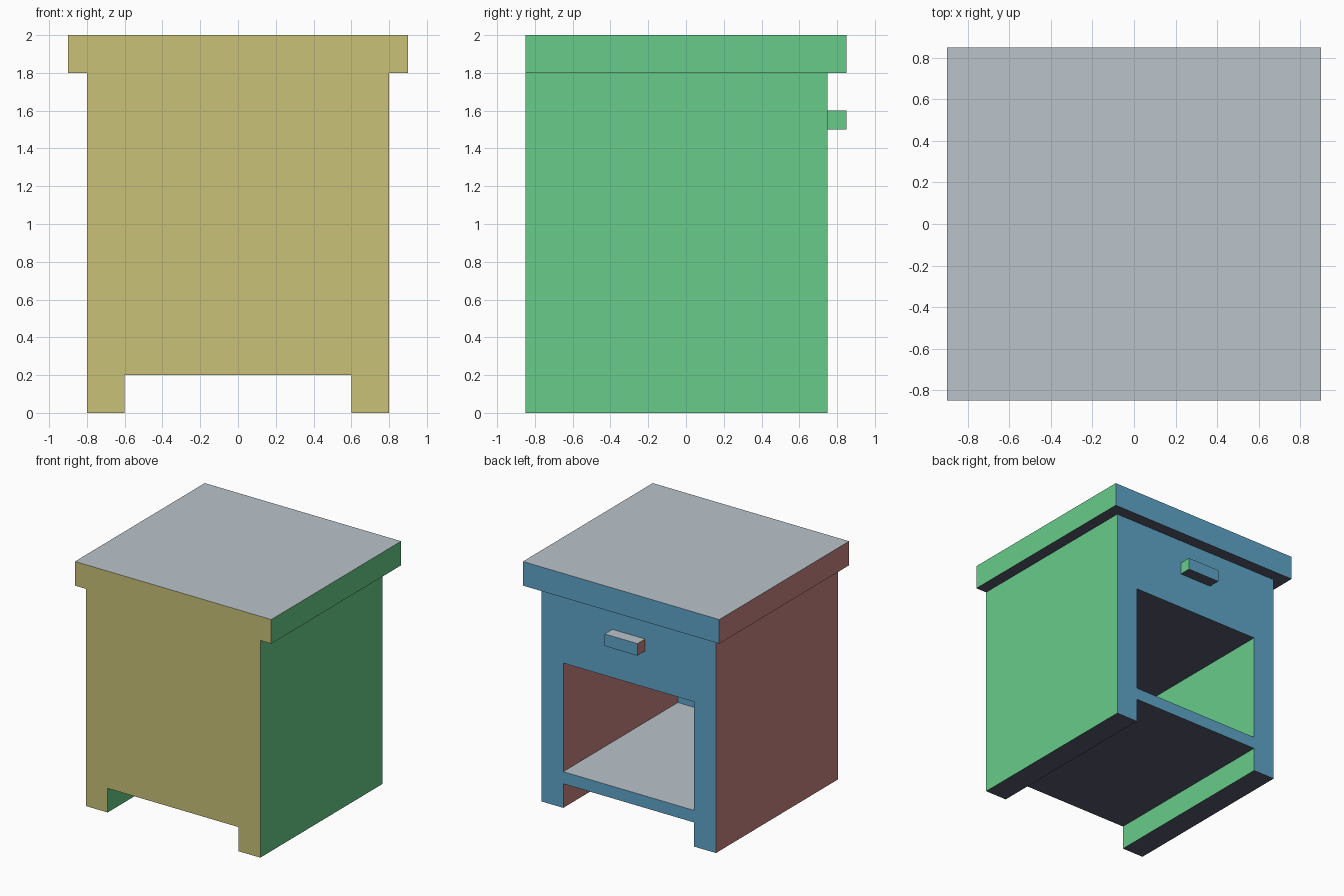
import bpy
from mathutils import Vector

cube = bpy.data.objects.get("Cube")
if cube:
    bpy.data.objects.remove(cube, do_unlink=True)


def make_material(name, rgb):
    """Flat material from 0-255 display values, stored as linear."""
    lin = [((c / 255 + 0.055) / 1.055) ** 2.4 for c in rgb]
    mat = bpy.data.materials.new(name)
    mat.use_nodes = True
    mat.diffuse_color = (*lin, 1)
    bsdf = next(n for n in mat.node_tree.nodes if n.type == 'BSDF_PRINCIPLED')
    bsdf.inputs["Base Color"].default_value = (*lin, 1)
    return mat


# One colour for each facing direction
FACINGS = [
    (Vector((0, -1, 0)), make_material("olive_yellow", (200, 193, 120))),
    (Vector((1, 0, 0)), make_material("leaf_green", (103, 203, 136))),
    (Vector((0, 1, 0)), make_material("sky_blue", (96, 165, 201))),
    (Vector((-1, 0, 0)), make_material("brick_red", (197, 131, 127))),
    (Vector((0, 0, 1)), make_material("pale_grey", (186, 195, 202))),
    (Vector((0, 0, -1)), make_material("dark_slate", (88, 92, 110))),
]


def box(name, half_width, y, z):
    """Box centred on x, spanning the given y and z ranges."""
    bpy.ops.mesh.primitive_cube_add(size=1)
    obj = bpy.context.object
    obj.name = name
    size = Vector((2 * half_width, y[1] - y[0], z[1] - z[0]))
    centre = Vector((0, sum(y) / 2, sum(z) / 2))
    for v in obj.data.vertices:
        v.co = v.co * size + centre
    return obj


def cut(obj, cutter):
    """Subtract the cutter from the object, then remove the cutter."""
    mod = obj.modifiers.new("cut", 'BOOLEAN')
    mod.operation = 'DIFFERENCE'
    mod.solver = 'EXACT'
    mod.object = cutter
    bpy.context.view_layer.objects.active = obj
    bpy.ops.object.modifier_apply(modifier=mod.name)
    bpy.data.objects.remove(cutter, do_unlink=True)


def paint_by_facing(obj):
    obj.data.materials.clear()
    for _, mat in FACINGS:
        obj.data.materials.append(mat)
    for face in obj.data.polygons:
        face.material_index = max(range(len(FACINGS)),
                                  key=lambda i: face.normal.dot(FACINGS[i][0]))


# Carcass with side runners below and an open compartment at the back
carcass = box("carcass", 0.8, (-0.85, 0.75), (0, 1.8))
cut(carcass, box("leg_gap", 0.6, (-1, 1), (-0.2, 0.2)))
cut(carcass, box("compartment", 0.6, (-0.75, 1), (0.3, 1.2)))

# Overhanging top slab and drawer handle
table_top = box("table_top", 0.9, (-0.85, 0.85), (1.8, 2))
handle = box("drawer_handle", 0.15, (0.75, 0.85), (1.5, 1.6))

for part in (carcass, table_top, handle):
    paint_by_facing(part)
